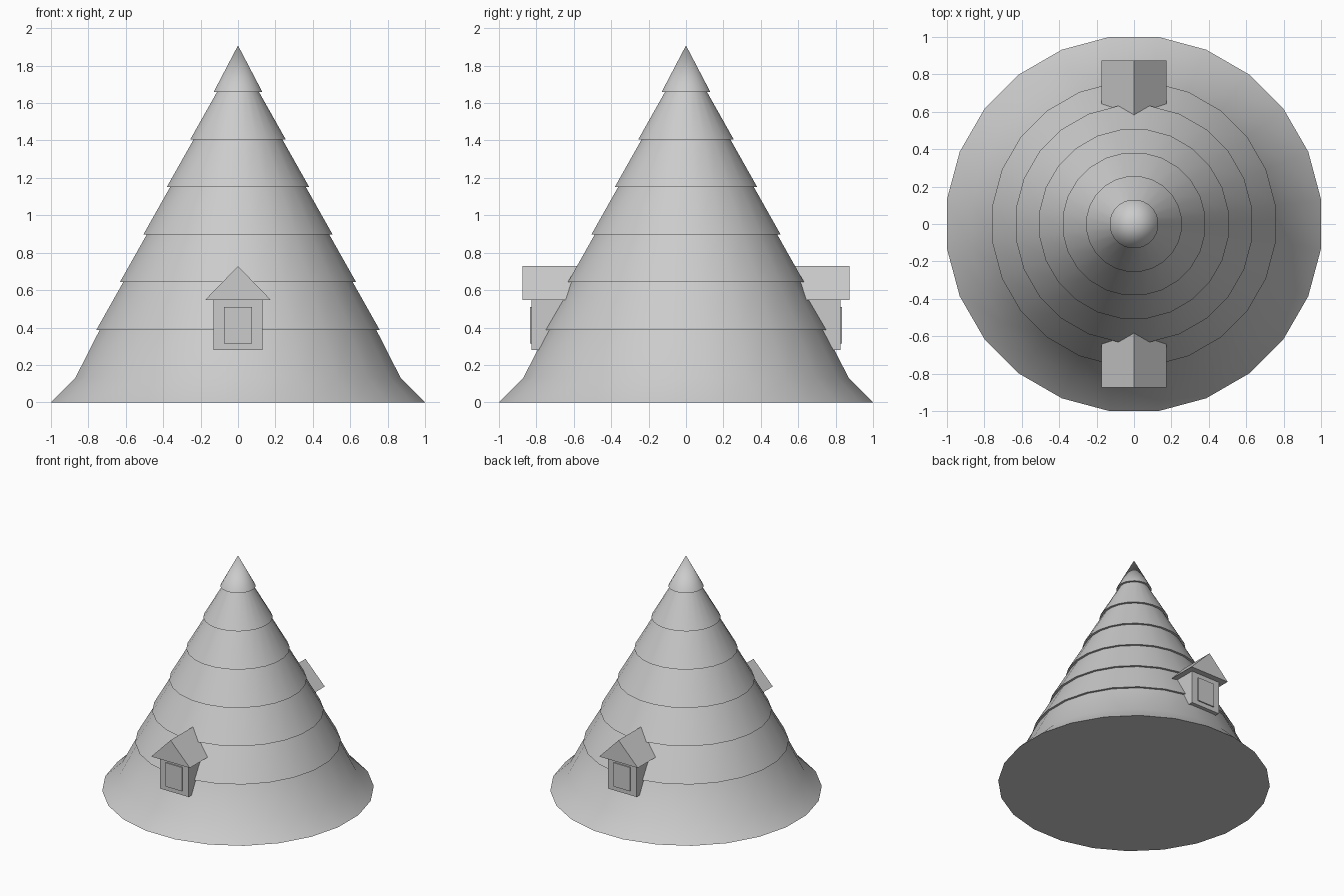
import bpy, math

if "Cube" in bpy.data.objects:
    bpy.data.objects.remove(bpy.data.objects["Cube"])

grey = bpy.data.materials.new("plain_grey")
grey.diffuse_color = (0.6, 0.6, 0.6, 1)
grey.use_nodes = True
grey.node_tree.nodes["Principled BSDF"].inputs["Base Color"].default_value = grey.diffuse_color


def make(name, verts, faces, smooth=False):
    me = bpy.data.meshes.new(name)
    me.from_pydata(verts, [], faces)
    me.materials.append(grey)
    ob = bpy.data.objects.new(name, me)
    bpy.context.collection.objects.link(ob)
    if smooth:
        bpy.ops.object.select_all(action='DESELECT')
        ob.select_set(True)
        bpy.context.view_layer.objects.active = ob
        bpy.ops.object.shade_smooth_by_angle(angle=math.radians(30))
    return ob


def extrude(name, outline, y0, y1):
    """Prism of a counter-clockwise (x, z) outline, y0 being the front."""
    n = len(outline)
    verts = [(x, y, z) for y in (y0, y1) for x, z in outline]
    faces = [tuple(range(n)), tuple(range(2 * n - 1, n - 1, -1))]
    faces += [(i, i + n, (i + 1) % n + n, (i + 1) % n) for i in range(n)]
    return make(name, verts, faces)


def rect(w, z0, z1):
    return [(-w, z0), (w, z0), (w, z1), (-w, z1)]


# Tiered cone: flared skirt, six overlapping rings and a pointed tip
SIDES = 24
profile = [(1.0, 0), (0.87, 0.13)]
for i in range(6):
    z, r = 0.388 + 0.2545 * i, 0.757 - 0.1255 * i
    profile += [(r - 0.018, z), (r, z)]
k = 1 / math.cos(math.pi / SIDES)
verts = []
for r, z in profile:
    for s in range(SIDES):
        a = (s + 0.5) * 2 * math.pi / SIDES
        verts.append((r * k * math.cos(a), r * k * math.sin(a), z))
verts.append((0, 0, 1.908))
faces = [tuple(range(SIDES - 1, -1, -1))]
last = (len(profile) - 1) * SIDES
for s in range(SIDES):
    t = (s + 1) % SIDES
    for j in range(0, last, SIDES):
        faces.append((j + s, j + t, j + SIDES + t, j + SIDES + s))
    faces.append((last + s, last + t, last + SIDES))
make("tiered_cone", verts, faces, smooth=True)

# Gabled dormers on the front and the back
for side, turn in (("front", 0), ("back", math.pi)):
    parts = [
        extrude(side + "_dormer_walls", rect(0.13, 0.28, 0.55), -0.825, -0.55),
        extrude(side + "_dormer_window", rect(0.075, 0.315, 0.51), -0.834, -0.825),
        extrude(side + "_dormer_roof",
                [(-0.175, 0.548), (0.175, 0.548), (0, 0.728)], -0.873, -0.53),
    ]
    for ob in parts:
        ob.rotation_euler.z = turn
